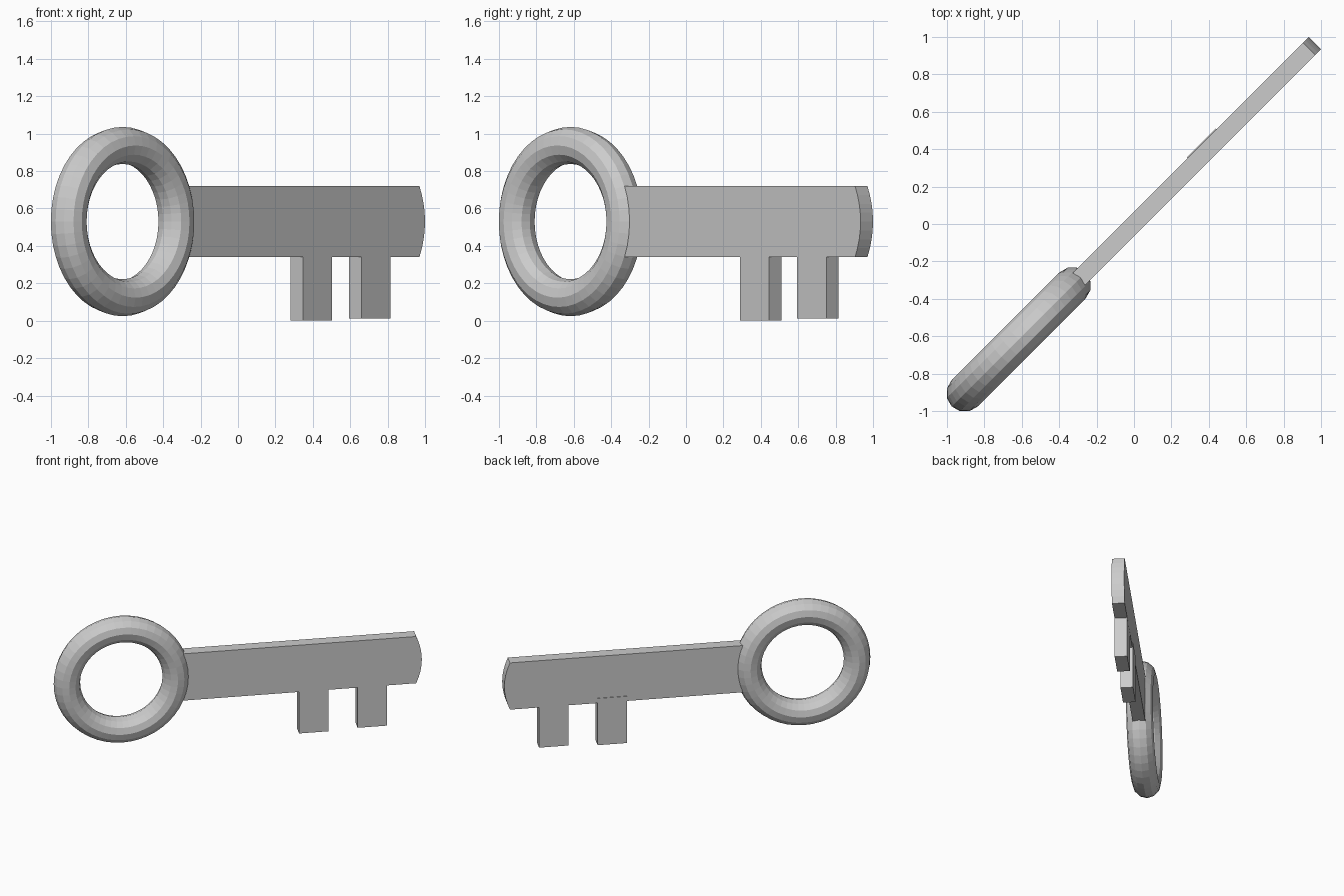
import bpy, bmesh, math
from mathutils import Matrix

if "Cube" in bpy.data.objects:
    bpy.data.objects.remove(bpy.data.objects["Cube"])

TURN = Matrix.Rotation(math.radians(45), 4, 'Z')   # key lies on the x = y diagonal
THICK = 0.094
MID_Z = 0.53


def plate(name, outline, thickness, offset=0.0):
    """Extrude an outline of (length, height) points into a flat plate."""
    bm = bmesh.new()
    face = bm.faces.new([bm.verts.new((u, offset - thickness / 2, z)) for u, z in outline])
    ext = bmesh.ops.extrude_face_region(bm, geom=[face])
    verts = [g for g in ext["geom"] if isinstance(g, bmesh.types.BMVert)]
    bmesh.ops.translate(bm, verts=verts, vec=(0, thickness, 0))
    bmesh.ops.recalc_face_normals(bm, faces=bm.faces)
    mesh = bpy.data.meshes.new(name)
    bm.to_mesh(mesh)
    bm.free()
    obj = bpy.data.objects.new(name, mesh)
    bpy.context.collection.objects.link(obj)
    obj.matrix_world = TURN
    return obj


# Ring-shaped handle
bpy.ops.mesh.primitive_torus_add(major_radius=0.407, minor_radius=0.099,
                                 major_segments=48, minor_segments=12)
ring = bpy.context.object
ring.name = "bow_ring"
ring.matrix_world = (TURN @ Matrix.Translation((-0.873, 0, MID_Z))
                     @ Matrix.Rotation(math.radians(90), 4, 'X'))

# Flat shaft with a gently rounded tip
half = 0.19
tip = []
for i in range(9):
    s = -1 + i / 4
    tip.append((1.367 - 0.042 * s * s, MID_Z + half * s))
plate("shaft", [(-0.5, MID_Z + half), (-0.5, MID_Z - half)] + tip, THICK)

# Two teeth below the shaft: centre, bottom height, sideways offset
for name, centre, bottom, offset in (("inner_tooth", 0.56, 0.0, 0.005),
                                     ("outer_tooth", 0.997, 0.013, 0.0)):
    a, b = centre - 0.11, centre + 0.11
    plate(name, [(a, bottom), (b, bottom), (b, 0.38), (a, 0.38)], THICK - 0.001, offset)
